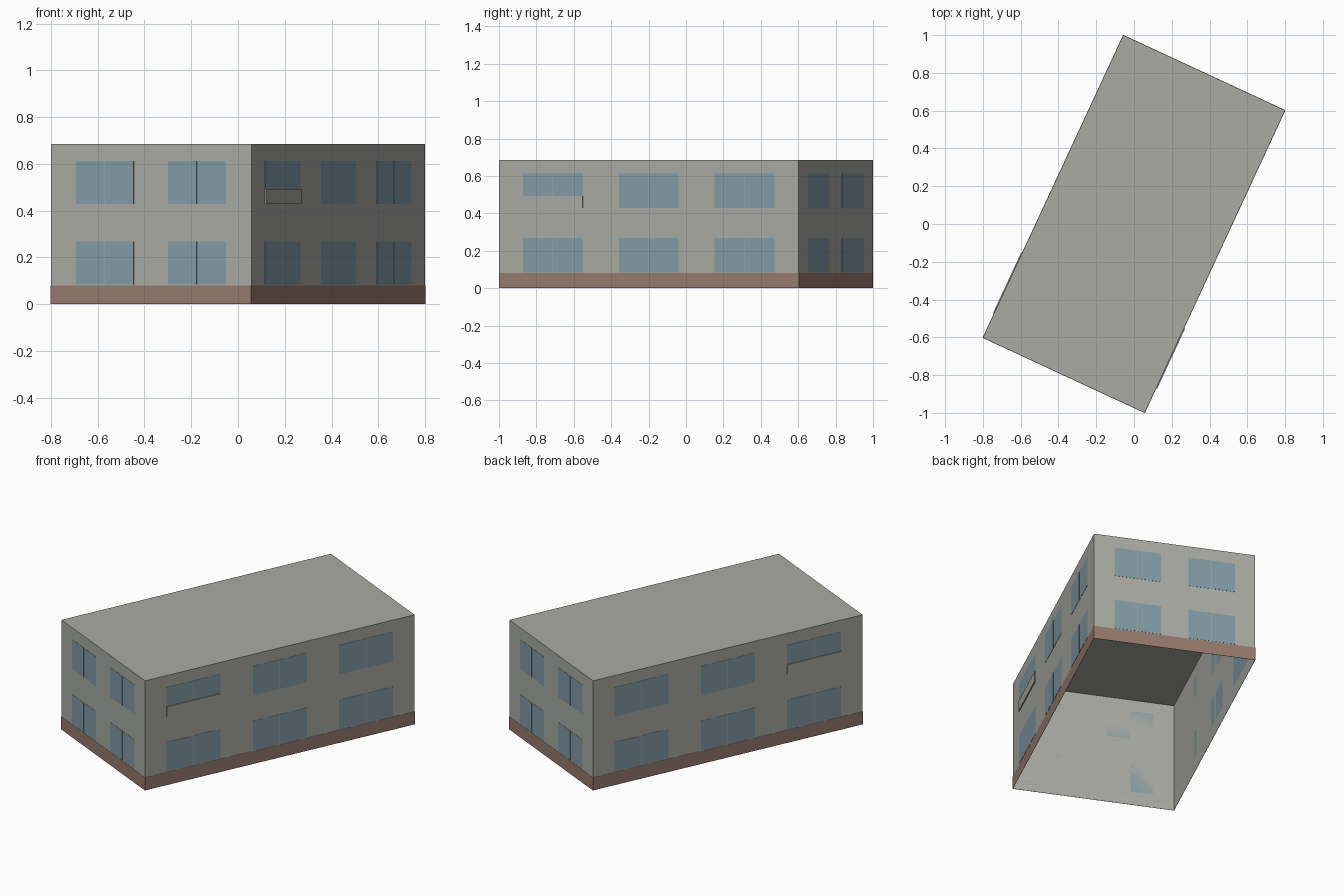
import bpy, bmesh
from math import pi, radians
from mathutils import Matrix, Vector

cube = bpy.data.objects.get("Cube")
if cube:
    bpy.data.objects.remove(cube, do_unlink=True)

WIDTH, LENGTH, HEIGHT = 0.945, 1.766, 0.685
TURN = Matrix.Rotation(radians(-24.9), 4, 'Z')
BASE_TOP = 0.081
SILLS, WINDOW_H, GAP = (0.085, 0.428), 0.184, 0.003
SKIN = 0.0012  # thickness of the flush plates


def material(name, rgb):
    m = bpy.data.materials.new(name)
    m.use_nodes = True
    m.diffuse_color = (*rgb, 1)
    m.node_tree.nodes["Principled BSDF"].inputs["Base Color"].default_value = (*rgb, 1)
    return m


render_wall = material("grey plaster", (0.40, 0.41, 0.37))
brick = material("brown plinth", (0.31, 0.20, 0.155))
glass = material("blue glass", (0.225, 0.335, 0.38))


def finish(name, bm, mat):
    mesh = bpy.data.meshes.new(name)
    bm.to_mesh(mesh)
    bm.free()
    mesh.materials.append(mat)
    obj = bpy.data.objects.new(name, mesh)
    bpy.context.collection.objects.link(obj)
    obj.matrix_world = TURN
    return obj


def plate(bm, wall, u0, u1, z0, z1, depth=SKIN):
    """Thin box lying on a wall; u runs along the wall, seen from outside."""
    angle, distance = wall
    size = Matrix.Diagonal((u1 - u0, depth, z1 - z0, 1))
    place = Matrix.Translation(((u0 + u1) / 2, -distance - depth / 2, (z0 + z1) / 2))
    bmesh.ops.create_cube(bm, size=1, matrix=Matrix.Rotation(angle, 4, 'Z') @ place @ size)


# Each wall: turn from the front, distance from the centre
WALLS = {
    "front": (0, LENGTH / 2), "left": (pi / 2, WIDTH / 2),
    "back": (pi, LENGTH / 2), "right": (-pi / 2, WIDTH / 2),
}

# Walls and flat roof, open underneath
bm = bmesh.new()
bmesh.ops.create_cube(bm, size=1, matrix=Matrix.Translation((0, 0, HEIGHT / 2))
                      @ Matrix.Diagonal((WIDTH, LENGTH, HEIGHT, 1)))
floor = [f for f in bm.faces if f.normal.z < -0.5]
bmesh.ops.delete(bm, geom=floor, context='FACES_ONLY')
finish("walls_and_roof", bm, render_wall)

for side, wall in WALLS.items():
    is_long = side in ("left", "right")
    half = (LENGTH if is_long else WIDTH) / 2

    # Plinth strip
    bm = bmesh.new()
    plate(bm, wall, -half, half, 0, BASE_TOP)
    finish(side + "_plinth", bm, brick)

    # Windows, two panes each, on two storeys
    centres = (-0.565, 0, 0.565) if is_long else (-0.217, 0.217)
    w = 0.353 if is_long else 0.272
    bm = bmesh.new()
    for c in centres:
        for z in SILLS:
            plate(bm, wall, c - w / 2, c - GAP / 2, z, z + WINDOW_H)
            plate(bm, wall, c + GAP / 2, c + w / 2, z, z + WINDOW_H)
    finish(side + "_windows", bm, glass)

    # Raised panel over the lower part of one upper window, nearest the front
    if is_long:
        c = centres[0] if side == "left" else centres[-1]
        bm = bmesh.new()
        plate(bm, wall, c - w / 2, c + w / 2, SILLS[1], SILLS[1] + 0.064, 0.006)
        finish(side + "_window_panel", bm, render_wall)
